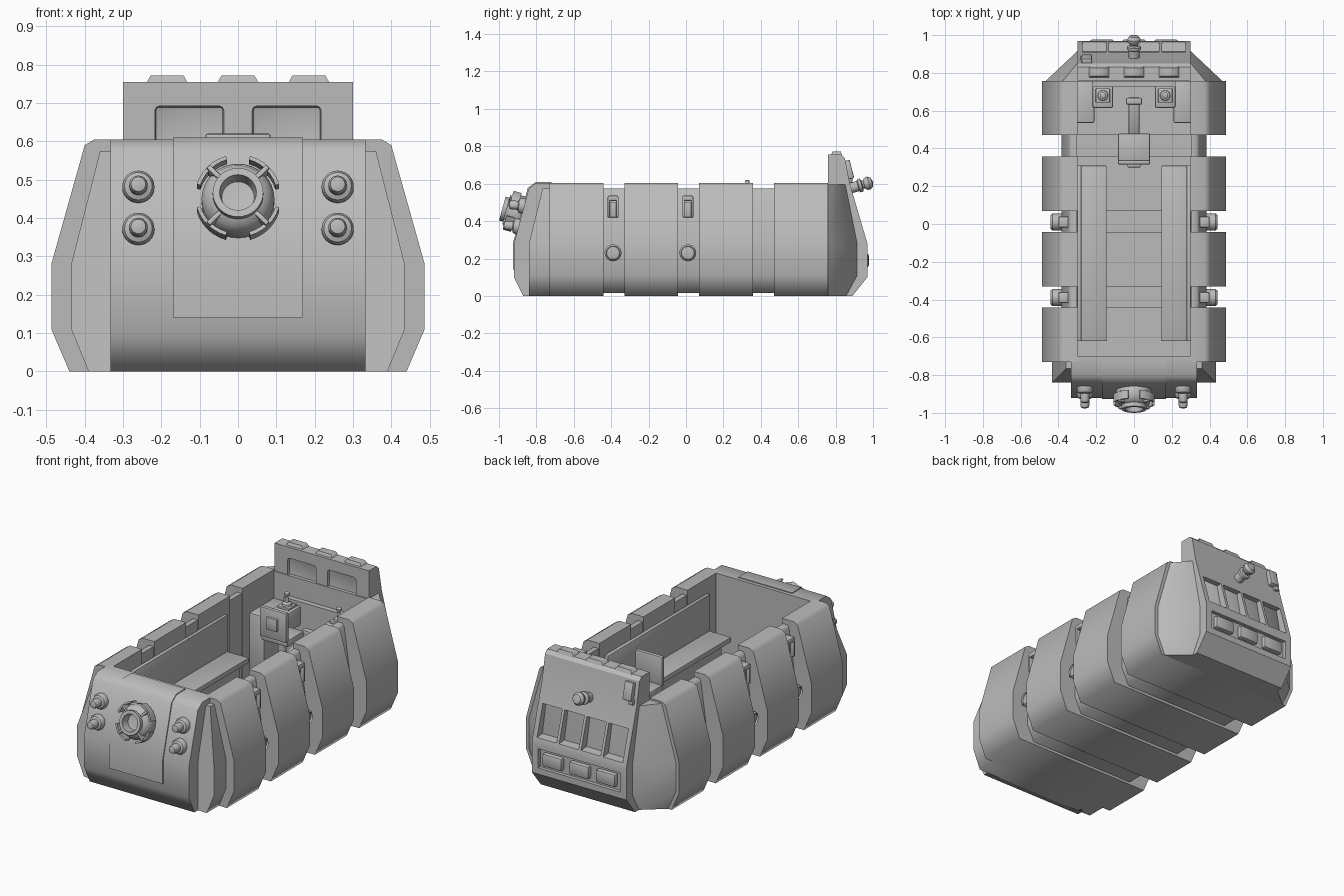
import bpy, bmesh, math
from mathutils import Vector, Matrix

if "Cube" in bpy.data.objects:
    bpy.data.objects.remove(bpy.data.objects["Cube"])

grey = bpy.data.materials.new("hull_grey")
grey.use_nodes = True
grey.diffuse_color = (0.5, 0.5, 0.5, 1)
grey.node_tree.nodes["Principled BSDF"].inputs["Base Color"].default_value = (0.5, 0.5, 0.5, 1)


def finish(name, bm, angle=40):
    bmesh.ops.recalc_face_normals(bm, faces=bm.faces)
    me = bpy.data.meshes.new(name)
    bm.to_mesh(me)
    bm.free()
    me.materials.append(grey)
    me.shade_smooth()
    me.set_sharp_from_angle(angle=math.radians(angle))
    ob = bpy.data.objects.new(name, me)
    bpy.context.collection.objects.link(ob)
    return ob


def skin(name, first, last, angle=70):
    """Solid between two matching rings of points."""
    bm = bmesh.new()
    a = [bm.verts.new(p) for p in first]
    b = [bm.verts.new(p) for p in last]
    bm.faces.new(a)
    bm.faces.new(b[::-1])
    for i in range(len(a)):
        j = (i + 1) % len(a)
        bm.faces.new((a[i], b[i], b[j], a[j]))
    return finish(name, bm, angle)


def along_y(name, half, y0, y1):
    ring = half + [(-x, z) for x, z in reversed(half)]
    return skin(name, [(x, y0, z) for x, z in ring], [(x, y1, z) for x, z in ring])


def along_x(name, prof, x0, x1, angle=70):
    return skin(name, [(x0, y, z) for y, z in prof], [(x1, y, z) for y, z in prof], angle)


def box(name, loc, size, bevel=0.0, tilt=0.0):
    bm = bmesh.new()
    bmesh.ops.create_cube(bm, size=1)
    bmesh.ops.scale(bm, vec=size, verts=bm.verts)
    if bevel:
        bmesh.ops.bevel(bm, geom=bm.edges[:], offset=bevel, segments=2, affect='EDGES', profile=0.5)
    bmesh.ops.transform(bm, matrix=Matrix.Translation(loc) @ Matrix.Rotation(tilt, 4, 'X'), verts=bm.verts)
    return finish(name, bm)


def lathe(name, prof, loc, direction, n=24):
    """Turn (radius, height) points about an axis."""
    bm = bmesh.new()
    vs = [bm.verts.new((r, 0, h)) for r, h in prof]
    es = [bm.edges.new(p) for p in zip(vs, vs[1:])]
    bmesh.ops.spin(bm, geom=vs + es, cent=(0, 0, 0), axis=(0, 0, 1), angle=math.tau, steps=n)
    bmesh.ops.remove_doubles(bm, verts=bm.verts, dist=0.0004)
    rot = Vector(direction).to_track_quat('Z', 'Y').to_matrix().to_4x4()
    bmesh.ops.transform(bm, matrix=Matrix.Translation(loc) @ rot, verts=bm.verts)
    return finish(name, bm)


def cut(ob, cutters):
    for c in cutters:
        m = ob.modifiers.new("pocket", 'BOOLEAN')
        m.operation, m.solver, m.object = 'DIFFERENCE', 'EXACT', c
    bpy.context.view_layer.update()
    me = bpy.data.meshes.new_from_object(ob.evaluated_get(bpy.context.evaluated_depsgraph_get()))
    ob.modifiers.clear()
    ob.data = me
    me.shade_smooth()
    me.set_sharp_from_angle(angle=math.radians(30))
    for c in cutters:
        bpy.data.objects.remove(c)


# Open tub with four thicker ribs
tub = [(0.34, 0.015), (0.385, 0.11), (0.385, 0.28), (0.345, 0.56), (0.335, 0.575), (0.305, 0.575), (0.305, 0.07)]
along_y("tub", tub, -0.73, 0.78)
rib = [(0.44, 0), (0.487, 0.11), (0.487, 0.28), (0.40, 0.59), (0.375, 0.605), (0.30, 0.605), (0.30, 0.08)]
for i in range(4):
    y = -0.73 + 0.4 * i
    along_y(f"hull_rib_{i + 1}", rib, y, y + 0.288)

# Bow: shoulders, nose and raised centre panel
side = [(0.39, 0), (0.435, 0.11), (0.435, 0.28), (0.36, 0.575)]
ring = side + [(-x, z) for x, z in reversed(side)]
skin("bow_shoulders", [(x, -0.71, z) for x, z in ring],
     [(x, -0.84 + max(0, z - 0.28) * 0.25, z) for x, z in ring])
nose = [(-0.70, 0), (-0.87, 0), (-0.92, 0.1), (-0.92, 0.28), (-0.84, 0.575), (-0.80, 0.605), (-0.70, 0.605)]
along_x("bow_nose", nose, -0.333, 0.333)
panel = [(-0.90, 0.14), (-0.926, 0.14), (-0.926, 0.28), (-0.846, 0.577), (-0.802, 0.61), (-0.72, 0.61), (-0.72, 0.58)]
along_x("bow_panel", panel, -0.17, 0.17)

# Stern: tapering corners and tall rear plate with pockets
side = [(0.42, 0), (0.47, 0.11), (0.47, 0.28), (0.38, 0.595)]
ring = side + [(-x, z) for x, z in reversed(side)]
skin("stern_corners", [(x, 0.755, z) for x, z in ring],
     [(math.copysign(0.295, x), 0.92 - max(0, z - 0.28) * 0.2 - max(0, 0.1 - z) * 0.6, z) for x, z in ring])
plate = [(0.76, 0), (0.89, 0), (0.97, 0.1), (0.97, 0.28), (0.876, 0.6), (0.85, 0.735), (0.83, 0.755), (0.76, 0.755)]
stern = along_x("stern_plate", plate, -0.30, 0.30)
pocket = [(1.0, 0.30), (0.90, 0.31), (0.875, 0.48), (1.0, 0.48)]
cutters = [along_x("louvre_cutter", pocket, x - 0.062, x + 0.062) for x in (-0.21, -0.07, 0.07, 0.21)]
cutters.append(box("lamp_cutter", (0, 0.97, 0.19), (0.52, 0.04, 0.11)))
cutters += [box("window_cutter", (x, 0.76, 0.62), (0.18, 0.03, 0.145), 0.012) for x in (-0.127, 0.127)]
cut(stern, cutters)
for i, x in enumerate((-0.17, 0, 0.17)):
    box(f"rear_lamp_{i + 1}", (x, 0.96, 0.19), (0.125, 0.035, 0.075), 0.012)
for i, x in enumerate((-0.185, 0, 0.185)):
    skin(f"roof_lamp_{i + 1}",
         [(x + a * 0.055, 0.805 + b * 0.03, 0.75) for a, b in ((-1, -1), (1, -1), (1, 1), (-1, 1))],
         [(x + a * 0.043, 0.805 + b * 0.022, 0.772) for a, b in ((-1, -1), (1, -1), (1, 1), (-1, 1))])
lathe("stern_knob", [(0, 0), (0.028, 0), (0.028, 0.045), (0.036, 0.05), (0.036, 0.065), (0.022, 0.07),
                     (0.022, 0.078), (0.034, 0.09), (0.036, 0.105), (0.025, 0.122), (0, 0.128)],
      (0, 0.876, 0.575), (0, 0.96, 0.27))
box("stern_bracket", (-0.25, 0.87, 0.675), (0.055, 0.035, 0.1), 0.006, 0.25)
box("stern_bracket_foot", (-0.27, 0.86, 0.62), (0.03, 0.06, 0.03), 0.005)

# Headlamps
lamp = [(0, 0), (0.042, 0), (0.042, 0.02), (0.036, 0.032), (0.024, 0.037), (0.024, 0.07), (0.019, 0.083), (0, 0.088)]
for s, tag in ((1, "left"), (-1, "right")):
    for z, y, row in ((0.48, -0.862, "upper"), (0.37, -0.89, "lower")):
        lathe(f"headlamp_{row}_{tag}", lamp, (s * 0.26, y, z), (0, -1, 0.1))

# Bow nozzle with struts and curved guards
axis = Vector((0, -0.963, 0.27))
base = Vector((0, -0.85, 0.43))
lathe("bow_nozzle", [(0, 0), (0.075, 0), (0.095, 0.035), (0.095, 0.075), (0.082, 0.105), (0.066, 0.115),
                     (0.066, 0.137), (0.048, 0.137), (0.042, 0.09), (0, 0.085)], base, axis, 32)
turn = Matrix.Translation(base) @ axis.to_track_quat('Z', 'Y').to_matrix().to_4x4()
for k in range(4):
    mid = math.radians(45 + 90 * k)
    strut = box(f"nozzle_strut_{k + 1}", (0.085, 0, 0.085), (0.05, 0.013, 0.06), 0.003)
    strut.data.transform(turn @ Matrix.Rotation(mid, 4, 'Z'))
    bm = bmesh.new()
    loop = [bm.verts.new((r, 0, h)) for r, h in ((0.102, 0.06), (0.112, 0.06), (0.112, 0.105), (0.102, 0.105))]
    face = bm.faces.new(loop)
    bmesh.ops.rotate(bm, verts=loop, matrix=Matrix.Rotation(mid - 0.5, 3, 'Z'))
    cap = bmesh.ops.duplicate(bm, geom=[face])["geom"]
    out = bmesh.ops.spin(bm, geom=cap, cent=(0, 0, 0), axis=(0, 0, 1), angle=1.0, steps=6)
    bmesh.ops.remove_doubles(bm, verts=bm.verts, dist=0.0003)
    bmesh.ops.transform(bm, matrix=turn, verts=bm.verts)
    finish(f"nozzle_guard_{k + 1}", bm)

# Everything mirrored on both sides
button = [(0, 0), (0.045, 0), (0.045, 0.05), (0.036, 0.06), (0.034, 0.05), (0, 0.056)]
for s, tag in ((1, "left"), (-1, "right")):
    for i, y in enumerate((-0.39, 0.01)):
        lathe(f"side_lamp_{tag}_{i + 1}", button, (s * 0.382, y, 0.23), (s, 0, 0))
        for d in (-1, 1):
            box(f"side_handle_post_{tag}_{i + 1}", (s * 0.37, y + d * 0.023, 0.475), (0.06, 0.012, 0.11), 0.004)
        box(f"side_handle_top_{tag}_{i + 1}", (s * 0.37, y, 0.522), (0.062, 0.058, 0.03), 0.01)
        box(f"side_handle_core_{tag}_{i + 1}", (s * 0.355, y, 0.46), (0.05, 0.04, 0.08), 0.004)
    # Benches and backs
    box(f"bench_seat_{tag}", (s * 0.2225, -0.155, 0.295), (0.155, 0.93, 0.03), 0.006)
    box(f"bench_support_{tag}", (s * 0.25, -0.155, 0.18), (0.11, 0.89, 0.21))
    box(f"bench_back_{tag}", (s * 0.29, -0.155, 0.415), (0.022, 0.93, 0.21), 0.004)
    # Helm lockers and levers
    box(f"helm_locker_{tag}", (s * 0.26, 0.65, 0.26), (0.1, 0.23, 0.36), 0.008)
    box(f"lever_console_{tag}", (s * 0.165, 0.69, 0.40), (0.11, 0.15, 0.11), 0.01)
    box(f"lever_plate_{tag}", (s * 0.165, 0.68, 0.46), (0.075, 0.075, 0.014), 0.004)
    lathe(f"lever_{tag}", [(0, 0), (0.028, 0), (0.026, 0.012), (0.01, 0.02), (0.008, 0.05), (0.016, 0.06),
                           (0.016, 0.07), (0, 0.08)], (s * 0.165, 0.68, 0.465), (0, 0, 1), 16)

# Pilot seat on a stem, with foot column to the helm
box("pilot_seat_back", (0, 0.327, 0.535), (0.17, 0.024, 0.17), 0.006)
box("pilot_seat_cushion", (0, 0.405, 0.44), (0.17, 0.15, 0.04), 0.008)
box("pilot_seat_pouch", (0, 0.31, 0.54), (0.07, 0.02, 0.07), 0.005)
lathe("pilot_seat_stem", [(0, 0), (0.06, 0), (0.05, 0.02), (0.022, 0.03), (0.022, 0.35)], (0, 0.40, 0.08), (0, 0, 1))
box("helm_column", (0, 0.57, 0.31), (0.06, 0.20, 0.05), 0.008, 0.25)
box("helm_column_head", (0, 0.65, 0.345), (0.085, 0.035, 0.06), 0.006)
box("helm_wall", (0, 0.745, 0.28), (0.44, 0.04, 0.4))
